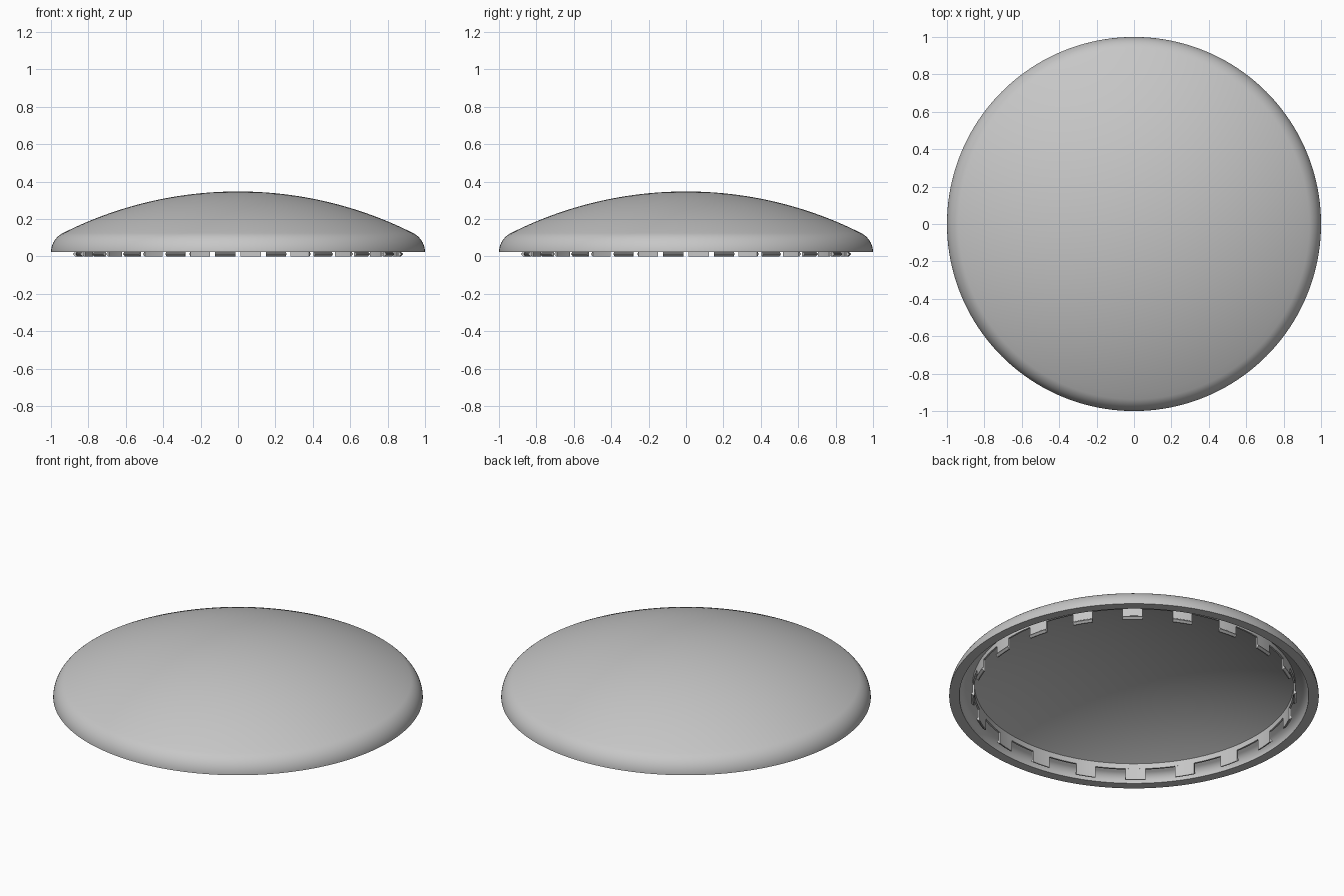
import bpy, bmesh, math

cube = bpy.data.objects.get("Cube")
if cube:
    bpy.data.objects.remove(cube, do_unlink=True)

grey = bpy.data.materials.new("light grey plastic")
grey.use_nodes = True
GREY = (0.57, 0.57, 0.57, 1)
grey.diffuse_color = GREY
grey.node_tree.nodes["Principled BSDF"].inputs["Base Color"].default_value = GREY


def finish(name, bm):
    bmesh.ops.recalc_face_normals(bm, faces=bm.faces)
    mesh = bpy.data.meshes.new(name)
    bm.to_mesh(mesh)
    bm.free()
    mesh.materials.append(grey)
    obj = bpy.data.objects.new(name, mesh)
    bpy.context.collection.objects.link(obj)
    bpy.ops.object.select_all(action='DESELECT')
    obj.select_set(True)
    bpy.context.view_layer.objects.active = obj
    bpy.ops.object.shade_smooth_by_angle(angle=math.radians(30))


def arc(cx, cz, radius, start, end, steps):
    """Points of an arc in the profile plane, angles in radians from the x axis."""
    angles = [start + (end - start) * i / steps for i in range(steps + 1)]
    return [(cx + radius * math.cos(a), cz + radius * math.sin(a)) for a in angles]


def lathe(bm, points, closed=False):
    """Turn a profile fully around the z axis."""
    verts = [bm.verts.new((max(r, 0), 0, z)) for r, z in points]
    pairs = list(zip(verts, verts[1:]))
    if closed:
        pairs.append((verts[-1], verts[0]))
    edges = [bm.edges.new(pair) for pair in pairs]
    bmesh.ops.spin(bm, geom=verts + edges, cent=(0, 0, 0), axis=(0, 0, 1),
                   angle=math.tau, steps=160)
    bmesh.ops.remove_doubles(bm, verts=bm.verts, dist=0.0005)


# Domed cap: shell of even thickness, with a crown that runs into a rounded shoulder
CROWN, SHOULDER, THICK, TOP, RIM = 2.08, 0.115, 0.055, 0.347, 0.023
centre = TOP - CROWN
bend_x = 1 - SHOULDER
join = math.acos(bend_x / (CROWN - SHOULDER))
bend_z = centre + (CROWN - SHOULDER) * math.sin(join)


def shell(inset):
    """Profile of one skin of the shell, from the apex to the rim."""
    crown = arc(0, centre, CROWN - inset, math.pi / 2, join, 24)
    shoulder = arc(bend_x, bend_z, SHOULDER - inset, join, 0.05, 12)
    return crown + shoulder[1:] + [(1 - inset, RIM)]


bm = bmesh.new()
lathe(bm, shell(0) + shell(THICK)[::-1])
finish("domed_cap", bm)

# Thin collar that hangs from the underside of the cap
IN, OUT, LOW = 0.864, 0.874, 0.067
bm = bmesh.new()
lathe(bm, [(IN, 0.115), (IN, LOW), (OUT, LOW), (OUT, 0.115)], closed=True)
finish("clip_collar", bm)

# Snap tabs below the collar: each is a small hooked section swept around the axis
TABS, WIDTH, FIRST = 20, math.radians(7.2), math.radians(-4.5)
section = [(IN, LOW), (IN, 0), (0.87, 0), (0.882, 0.01),
           (0.882, 0.014), (OUT, 0.02), (OUT, LOW)]
STEPS = 6
bm = bmesh.new()
for tab in range(TABS):
    start = FIRST + math.tau * tab / TABS - WIDTH / 2
    rows = []
    for step in range(STEPS + 1):
        a = start + WIDTH * step / STEPS
        rows.append([bm.verts.new((r * math.cos(a), r * math.sin(a), z)) for r, z in section])
    for near, far in zip(rows, rows[1:]):
        for i in range(len(section)):
            j = (i + 1) % len(section)
            bm.faces.new((near[i], near[j], far[j], far[i]))
    bm.faces.new(rows[0])
    bm.faces.new(rows[-1])
finish("snap_tabs", bm)
